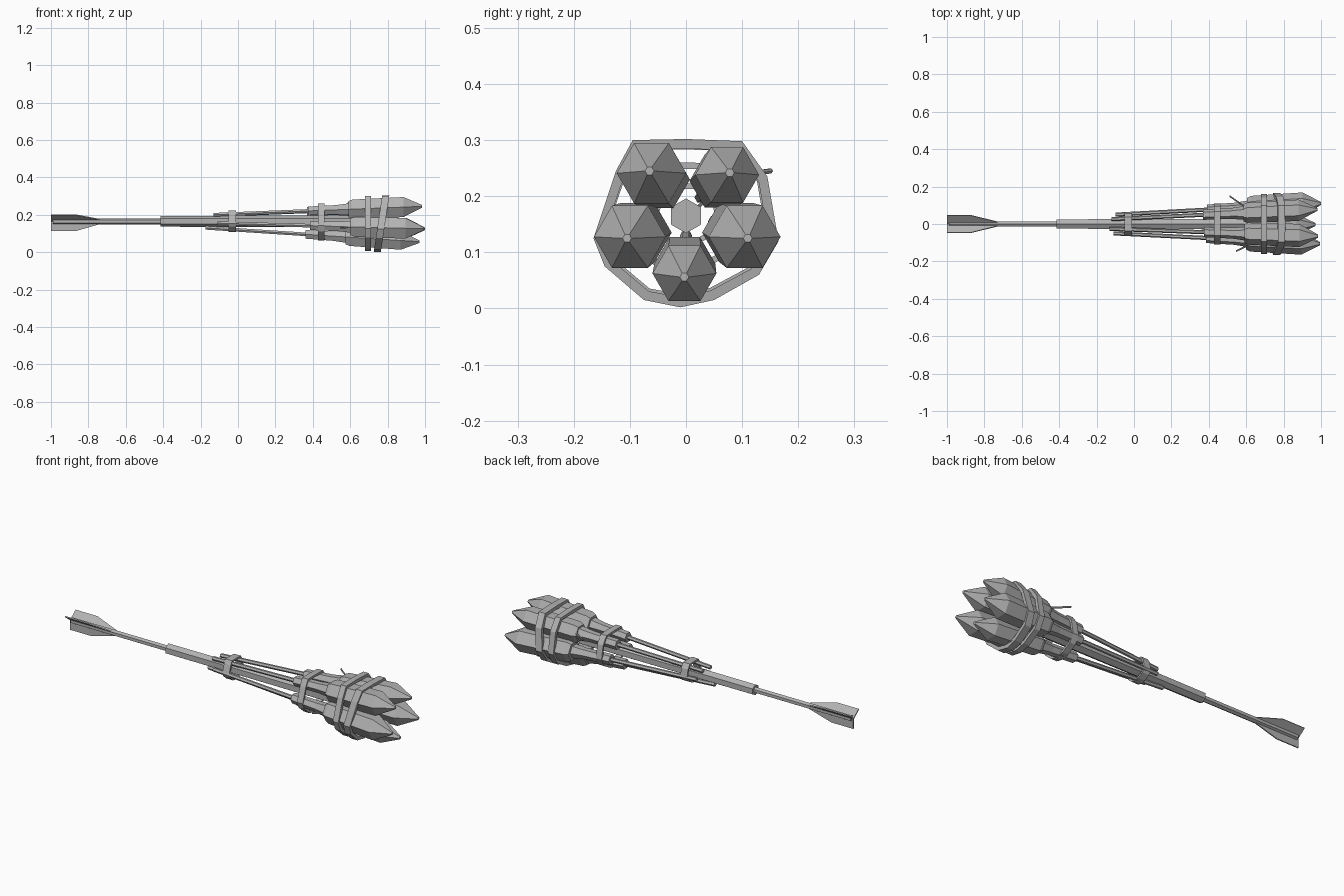
import bpy, bmesh, math
from mathutils import Vector

cube = bpy.data.objects.get("Cube")
if cube:
    bpy.data.objects.remove(cube, do_unlink=True)

grey = bpy.data.materials.new("plain grey")
grey.use_nodes = True
COLOUR = (0.45, 0.45, 0.45, 1)
grey.diffuse_color = COLOUR
grey.node_tree.nodes["Principled BSDF"].inputs["Base Color"].default_value = COLOUR

SHAFT_Z = 0.165


def finish(name, bm):
    bmesh.ops.recalc_face_normals(bm, faces=bm.faces)
    mesh = bpy.data.meshes.new(name)
    bm.to_mesh(mesh)
    bm.free()
    mesh.materials.append(grey)
    obj = bpy.data.objects.new(name, mesh)
    bpy.context.collection.objects.link(obj)
    return obj


def bridge(bm, a, b):
    n = len(a)
    for i in range(n):
        bm.faces.new((a[i], a[(i + 1) % n], b[(i + 1) % n], b[i]))


def lathe(name, start, end, profile, phase=0.0, sides=6):
    """Sided solid along start-end; profile holds (x, radius) pairs."""
    start, end = Vector(start), Vector(end)
    bm = bmesh.new()
    rings = []
    for x, r in profile:
        c = start.lerp(end, (x - start.x) / (end.x - start.x))
        angles = [phase + math.tau * i / sides for i in range(sides)]
        rings.append([bm.verts.new((x, c.y + r * math.cos(a), c.z + r * math.sin(a)))
                      for a in angles])
    for a, b in zip(rings, rings[1:]):
        bridge(bm, a, b)
    bm.faces.new(rings[0])
    bm.faces.new(rings[-1])
    return finish(name, bm)


# Central shaft with its thicker sleeve
lathe("shaft", (-1, 0, SHAFT_Z), (0, 0, SHAFT_Z), [(-0.99, 0.016), (-0.4, 0.016)], math.pi / 6)
lathe("shaft_sleeve", (-1, 0, SHAFT_Z), (0, 0, SHAFT_Z), [(-0.415, 0.029), (0.62, 0.031)], math.pi / 6)

# Three tail fins
for label, y, z in (("left", 0.046, 0.2), ("right", -0.046, 0.2), ("bottom", 0, 0.112)):
    out = Vector((0, y, z - SHAFT_Z))
    side = out.normalized().cross(Vector((1, 0, 0))) * 0.003
    bm = bmesh.new()
    loops = []
    for s in (-1, 1):
        loops.append([bm.verts.new(Vector((x, 0, SHAFT_Z)) + out * f + side * s)
                      for x, f in ((-1, 0), (-1, 1), (-0.87, 1), (-0.73, 0.25), (-0.73, 0))])
        bm.faces.new(loops[-1])
    bridge(bm, *loops)
    finish("tail_fin_" + label, bm)

# Five rockets: tail point, tip point, head radius
rockets = {
    "upper_right": ((-0.13, -0.026, 0.2), (0.985, -0.065, 0.245), 0.062),
    "upper_left": ((-0.12, 0.026, 0.198), (0.98, 0.078, 0.242), 0.057),
    "middle_right": ((-0.11, -0.05, 0.155), (0.995, -0.105, 0.125), 0.064),
    "middle_left": ((-0.1, 0.05, 0.155), (1.0, 0.11, 0.125), 0.064),
    "bottom": ((-0.175, 0, 0.13), (0.97, -0.003, 0.056), 0.057),
}
for label, (tail, tip, r) in rockets.items():
    tx = tip[0]
    lathe("rocket_stick_" + label, tail, tip, [(tail[0], 0.011), (tx - 0.6, 0.011)])
    lathe("rocket_neck_" + label, tail, tip,
          [(tx - 0.61, 0.027), (tx - 0.46, 0.029), (tx - 0.38, 0.038)])
    lathe("rocket_head_" + label, tail, tip,
          [(tx - 0.395, r * 0.8), (tx - 0.375, r * 0.95), (tx - 0.1, r), (tx, 0.008)])

# Binding straps: one outline, scaled to fit around the bundle
outline = [(-0.095, 0.3), (0, 0.302), (0.1, 0.298), (0.145, 0.235), (0.165, 0.12), (0.13, 0.06),
           (0.05, 0.015), (-0.01, 0.002), (-0.075, 0.015), (-0.145, 0.075), (-0.165, 0.125),
           (-0.125, 0.245)]


def strap(name, x, width, scale, mid_z, thick, slope=0.0):
    bm = bmesh.new()
    loops = []
    for dx, inset in ((-1, 0), (1, 0), (1, thick), (-1, thick)):
        loop = []
        for y, z in outline:
            p = Vector((0, y, z - 0.15)) * scale
            p -= p.normalized() * inset
            loop.append(bm.verts.new((x + dx * width / 2 + p.z * slope, p.y, mid_z + p.z)))
        loops.append(loop)
    for i in range(4):
        bridge(bm, loops[i], loops[(i + 1) % 4])
    finish(name, bm)


strap("rear_strap", -0.03, 0.04, 0.38, 0.165, 0.01)
strap("neck_strap", 0.445, 0.034, 0.66, 0.16, 0.012)
strap("head_strap", 0.695, 0.032, 0.98, 0.152, 0.018)
strap("tilted_head_strap", 0.767, 0.038, 1.0, 0.15, 0.018, 0.15)

# Fuses behind the heads
lathe("fuse_left", (0.51, 0.15, 0.245), (0.61, 0.08, 0.235), [(0.51, 0.005), (0.61, 0.005)])
lathe("fuse_right", (0.545, -0.145, 0.13), (0.63, -0.105, 0.135), [(0.545, 0.005), (0.63, 0.005)])
